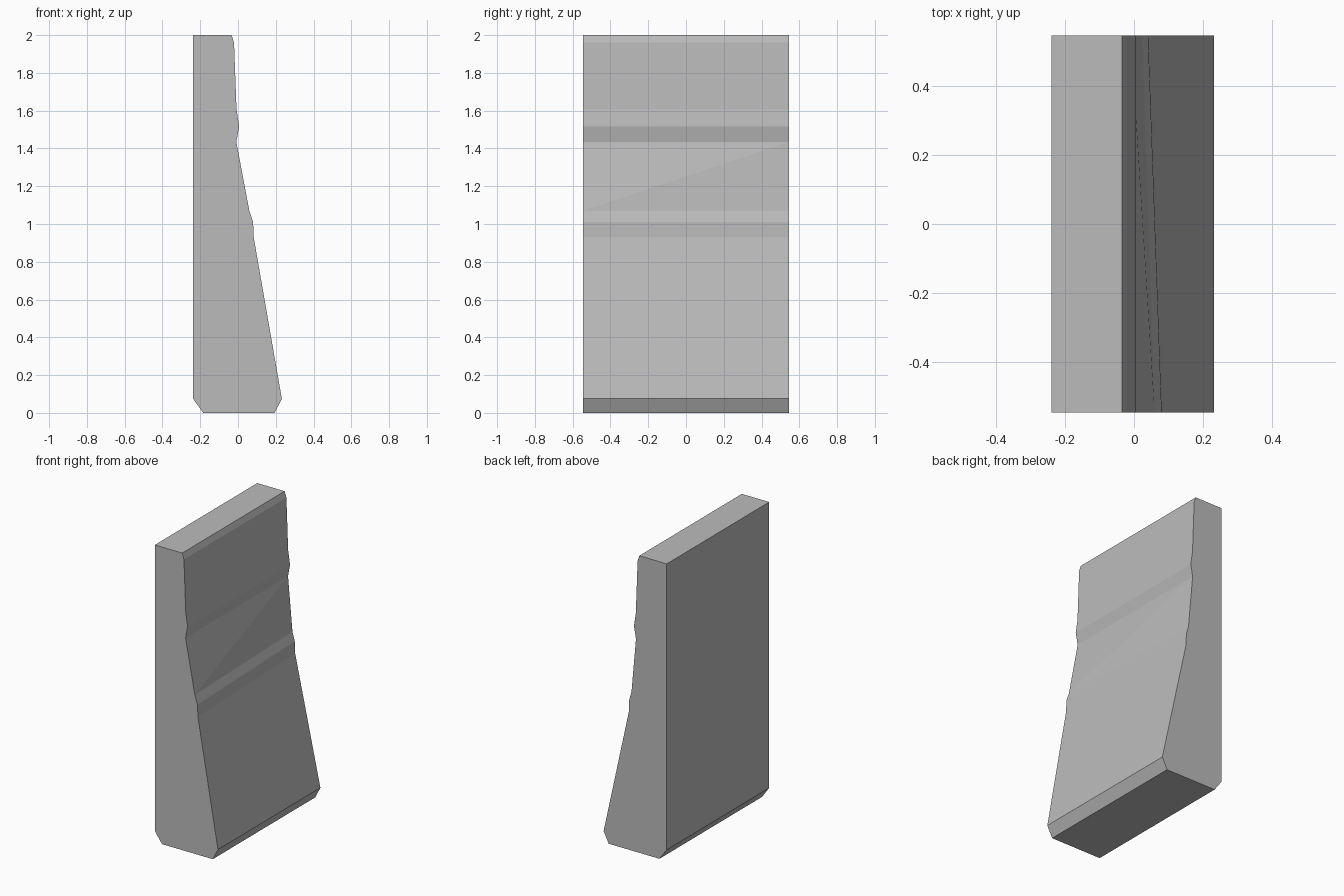
import bpy, bmesh

cube = bpy.data.objects.get("Cube")
if cube:
    bpy.data.objects.remove(cube, do_unlink=True)

HALF = 0.545    # half the wall length along y
BACK = -0.238   # flat face of the wall

# Plain grey stone
stone = bpy.data.materials.new("grey stone")
stone.use_nodes = True
grey = (0.5, 0.5, 0.5, 1)
stone.diffuse_color = grey
stone.node_tree.nodes["Principled BSDF"].inputs["Base Color"].default_value = grey

# Worn sloping face from top to foot: (x at front end, x at rear end, z)
slope = [
    (-0.034, -0.034, 2.0),
    (-0.021, -0.021, 1.96),
    (-0.008, -0.008, 1.61),
    (0.006, 0.006, 1.515),
    (-0.009, -0.009, 1.435),
    (0.06, 0.024, 1.07),
    (0.08, 0.041, 1.01),
    (0.083, 0.044, 0.93),
    (0.232, 0.232, 0.075),
]
# Chamfered foot and flat face
foot = [(0.194, 0), (-0.184, 0), (BACK, 0.075), (BACK, 2.0)]
profile = slope + [(x, x, z) for x, z in foot]

bm = bmesh.new()
front = [bm.verts.new((f, -HALF, z)) for f, r, z in profile]
rear = [bm.verts.new((r, HALF, z)) for f, r, z in profile]
bm.faces.new(front)
bm.faces.new(rear[::-1])
count = len(profile)
for i in range(count):
    j = (i + 1) % count
    bm.faces.new((front[i], rear[i], rear[j], front[j]))

# Fold the twisted strip below the upper ridge along its diagonal
bmesh.ops.connect_verts(bm, verts=[rear[4], front[5]])
bmesh.ops.recalc_face_normals(bm, faces=bm.faces[:])

mesh = bpy.data.meshes.new("wall_slab")
bm.to_mesh(mesh)
bm.free()
mesh.materials.append(stone)
wall = bpy.data.objects.new("wall_slab", mesh)
bpy.context.collection.objects.link(wall)
